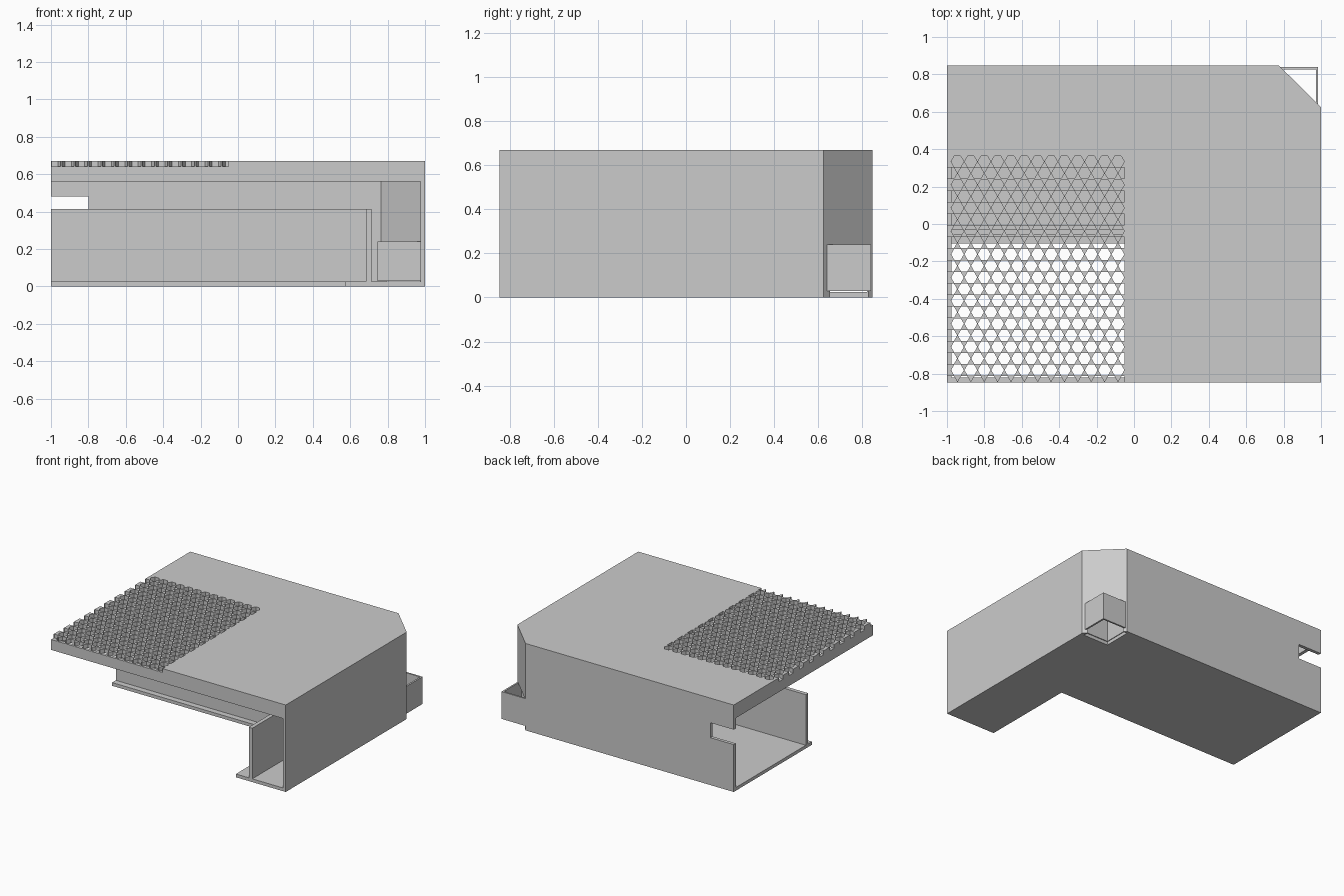
import bpy, bmesh, math

cube = bpy.data.objects.get("Cube")
if cube:
    bpy.data.objects.remove(cube, do_unlink=True)

grey = bpy.data.materials.new("plain grey")
grey.use_nodes = True
grey.diffuse_color = (0.6, 0.6, 0.6, 1)
grey.node_tree.nodes["Principled BSDF"].inputs["Base Color"].default_value = (0.6, 0.6, 0.6, 1)

W, D, H = 1.0, 0.847, 0.67      # half width, half depth, height
T = 0.025                       # sheet thickness
CX, CY = 0.775, 0.625           # where the corner chamfer starts and ends
LID = 0.64                      # underside of the lid


def prisms(name, outlines, z0, z1):
    """Extrude each counter-clockwise outline from z0 to z1 into one object."""
    bm = bmesh.new()
    for pts in outlines:
        low = [bm.verts.new((x, y, z0)) for x, y in pts]
        high = [bm.verts.new((x, y, z1)) for x, y in pts]
        bm.faces.new(low[::-1])
        bm.faces.new(high)
        for i in range(len(pts)):
            j = (i + 1) % len(pts)
            bm.faces.new((low[i], low[j], high[j], high[i]))
    bmesh.ops.recalc_face_normals(bm, faces=bm.faces)
    mesh = bpy.data.meshes.new(name)
    bm.to_mesh(mesh)
    bm.free()
    mesh.materials.append(grey)
    ob = bpy.data.objects.new(name, mesh)
    bpy.context.collection.objects.link(ob)
    return ob


def rect(x0, x1, y0, y1):
    return [(x0, y0), (x1, y0), (x1, y1), (x0, y1)]


def combine(ob, other, operation):
    """Apply a boolean and remove the second object."""
    mod = ob.modifiers.new("bool", 'BOOLEAN')
    mod.operation, mod.object, mod.solver = operation, other, 'EXACT'
    graph = bpy.context.evaluated_depsgraph_get()
    mesh = bpy.data.meshes.new_from_object(ob.evaluated_get(graph))
    ob.modifiers.clear()
    ob.data = mesh
    bpy.data.objects.remove(other, do_unlink=True)


def tidy(ob):
    """Merge flat neighbouring faces."""
    bm = bmesh.new()
    bm.from_mesh(ob.data)
    bmesh.ops.dissolve_limit(bm, angle_limit=0.01, verts=bm.verts, edges=bm.edges)
    bm.to_mesh(ob.data)
    bm.free()


# Outer wall running along the side, the chamfer and the back
housing = prisms("housing", [[
    (W, -D), (W, CY), (CX, D), (-W, D), (-W, D - T),
    (CX - 0.01, D - T), (W - T, CY - 0.01), (W - T, -D)]], 0, H)
notch = prisms("notch_cutter", [rect(-1.1, -0.8, 0.7, 1)], 0.365, 0.48)
combine(housing, notch, 'DIFFERENCE')

# L-shaped floor
floor = prisms("floor", [[
    (0.575, -D), (W, -D), (W, CY), (CX, D), (-W, D), (-W, -0.105), (0.575, -0.105)]], 0, T)
combine(housing, floor, 'UNION')

# Lid skirt on the two open sides
skirt = prisms("skirt", [[
    (-W, -D), (W, -D), (W, T - D), (T - W, T - D), (T - W, D), (-W, D)]], 0.56, H)
combine(housing, skirt, 'UNION')

# Opening below the corner socket
SX0, SX1, SY0, SY1, ST = 0.745, 0.985, 0.6, 0.84, 0.013
inside = rect(SX0 + ST, SX1 - ST, SY0 + ST, SY1 - ST)
combine(housing, prisms("corner_cutter", [inside], -0.1, 0.235), 'DIFFERENCE')

# Perforated lid: staggered hexagonal holes clipped at the grille's right side
PITCH, RADIUS, EDGE = 0.0715, 0.034, -0.05
holes = []
for row in range(20):
    cy = -0.843 + row * PITCH * math.sqrt(3) / 2
    for col in range(15):
        cx = EDGE - (col + 0.5 * (row % 2)) * PITCH
        if cx - RADIUS < -W - PITCH / 2:
            continue
        holes.append([(min(cx + RADIUS * math.cos(a * math.pi / 3), EDGE),
                       cy + RADIUS * math.sin(a * math.pi / 3)) for a in range(6)])
cutter = prisms("grille_cutter", holes, LID, H + 0.1)
lid = prisms("lid", [[(-W, -D), (W, -D), (W, CY), (CX, D), (-W, D)]], LID, H)
combine(housing, lid, 'UNION')
tidy(housing)
combine(housing, cutter, 'DIFFERENCE')

# Low inner wall following the L
prisms("inner_wall", [[
    (0.685, -D), (0.715, -D), (0.715, -0.03), (-W, -0.03), (-W, -0.06), (0.685, -0.06)]],
    T, 0.415)

# Square open socket passing through the chamfered corner
socket = prisms("corner_socket", [rect(SX0, SX1, SY0, SY1)], 0.03, 0.24)
combine(socket, prisms("socket_cutter", [inside], -0.1, 1), 'DIFFERENCE')
